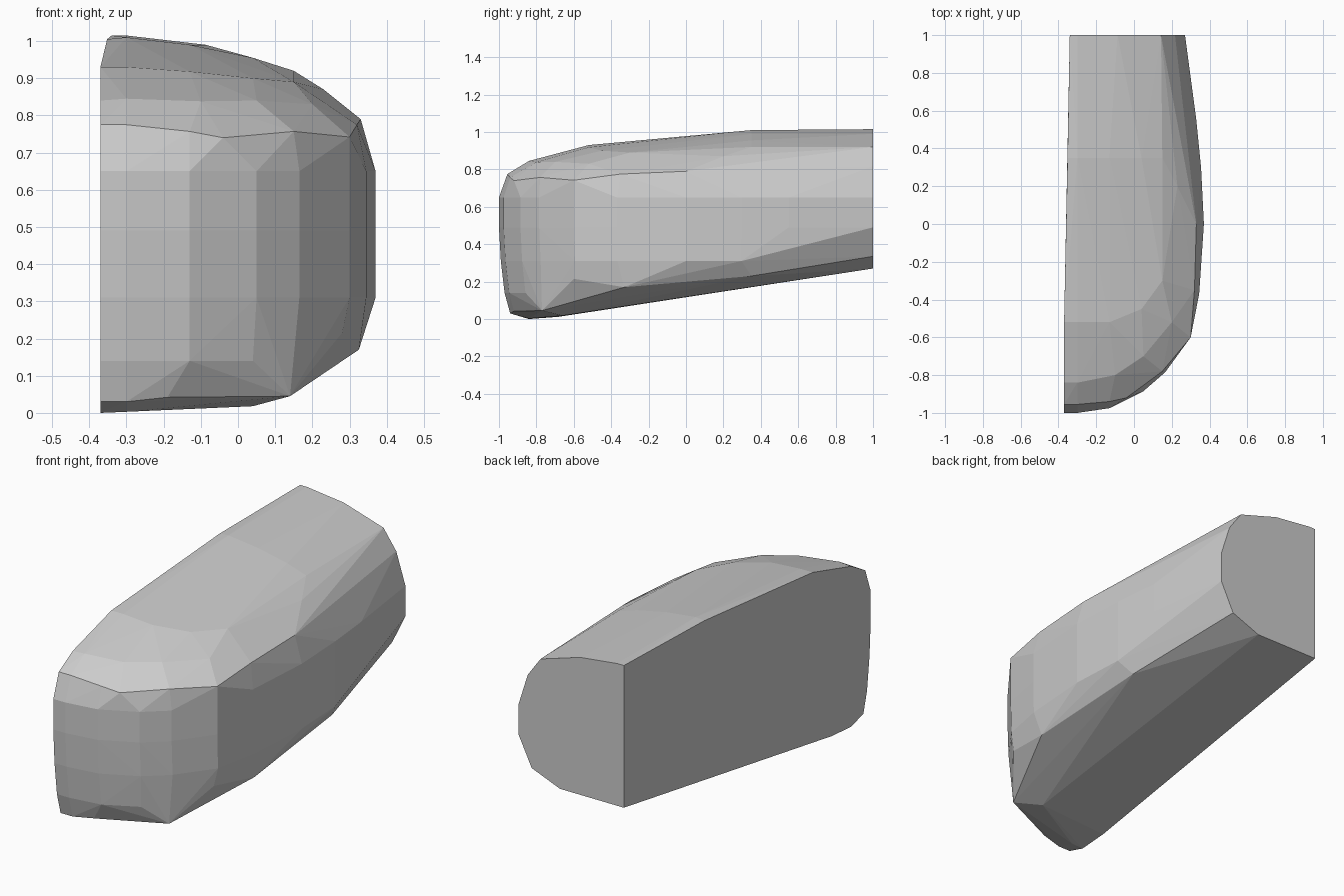
import bpy
import bmesh

# Remove the default cube
default_cube = bpy.data.objects.get("Cube")
if default_cube:
    bpy.data.objects.remove(default_cube, do_unlink=True)


def make_material(name, colour):
    material = bpy.data.materials.new(name)
    material.use_nodes = True
    material.diffuse_color = colour
    shader = next(node for node in material.node_tree.nodes if node.type == "BSDF_PRINCIPLED")
    shader.inputs["Base Color"].default_value = colour
    return material


def plan_ring(plan, height, length_scale=1.0, inset=0.0):
    """Lift a plan outline to a height, drawing the nose and outer side in."""
    return [(x - inset * (x > 0), y * length_scale, height) for x, y in plan]


def make_hull_object(name, points, material):
    """Wrap a tight convex skin around the section points."""
    shell = bmesh.new()
    for point in points:
        shell.verts.new(point)
    result = bmesh.ops.convex_hull(shell, input=shell.verts)
    unwanted = set(result["geom_interior"]) | set(result["geom_unused"])
    loose = [item for item in unwanted if isinstance(item, bmesh.types.BMVert)]
    bmesh.ops.delete(shell, geom=loose, context="VERTS")
    bmesh.ops.dissolve_limit(shell, angle_limit=0.003, verts=shell.verts, edges=shell.edges)
    bmesh.ops.recalc_face_normals(shell, faces=shell.faces)
    mesh = bpy.data.meshes.new(name)
    shell.to_mesh(mesh)
    shell.free()
    mesh.materials.append(material)
    body = bpy.data.objects.new(name, mesh)
    bpy.context.scene.collection.objects.link(body)
    return body


# Plan outlines: rounded nose corner, then the bowed outer side
nose_plan = [(-.37, -1), (-.3, -1), (-.13, -.975), (.05, -.885), (.165, -.785)]
side_plan = [(.3, -.6), (.345, -.37), (.37, 0), (.355, .3)]
rear_plan = [(.33, .55), (.27, 1)]

# Upright walls, tucked in toward the bottom
wall_points = plan_ring(nose_plan + side_plan + rear_plan, .65)
wall_points += plan_ring(nose_plan + side_plan + rear_plan, .49)
wall_points += plan_ring(nose_plan + side_plan, .31, length_scale=.99)
wall_points += plan_ring(nose_plan, .14, length_scale=.97, inset=.01)

# Crisp shoulder line around the nose and side
shoulder_points = [
    (-.37, -.955, .775), (-.3, -.955, .775), (-.13, -.94, .757), (-.04, -.92, .74),
    (.15, -.78, .757), (.3, -.6, .742), (.32, -.35, .775), (.33, 0, .79),
]

# Domed roof: nose slope, crown and long rear run
roof_points = [
    (-.37, -.84, .84), (-.3, -.84, .845), (-.1, -.8, .838), (.05, -.7, .84), (.2, -.52, .83),
    (-.37, -.52, .93), (-.3, -.52, .93), (-.13, -.52, .918), (.04, -.45, .9), (.15, -.3, .89),
    (-.352, .35, 1.005), (-.3, .35, 1.01), (-.13, .35, .99), (.04, .35, .955),
    (.15, .35, .92), (.23, .2, .87),
]

# Flat rear end outline
rear_profile = [
    (-.34, 1.015), (-.3, 1.015), (-.087, .99), (.143, .92), (.217, .817),
    (.194, .335), (.03, .27), (-.34, .27),
]
rear_points = [(x, 1, z) for x, z in rear_profile]

# Rising underside and its chamfer along the outer side
underside_points = [
    (-.37, -.94, .03), (-.3, -.94, .03), (-.19, -.92, .042), (.14, -.77, .045),
    (-.37, -.84, 0), (-.3, -.84, .003), (-.37, -.68, .012), (.04, -.66, .018),
    (.28, -.6, .215), (.325, -.33, .17), (.3, .35, .23), (.245, .8, .39),
]

grey = make_material("plain grey", (.6, .6, .6, 1))
all_points = wall_points + shoulder_points + roof_points + rear_points + underside_points
make_hull_object("body_shell", all_points, grey)
